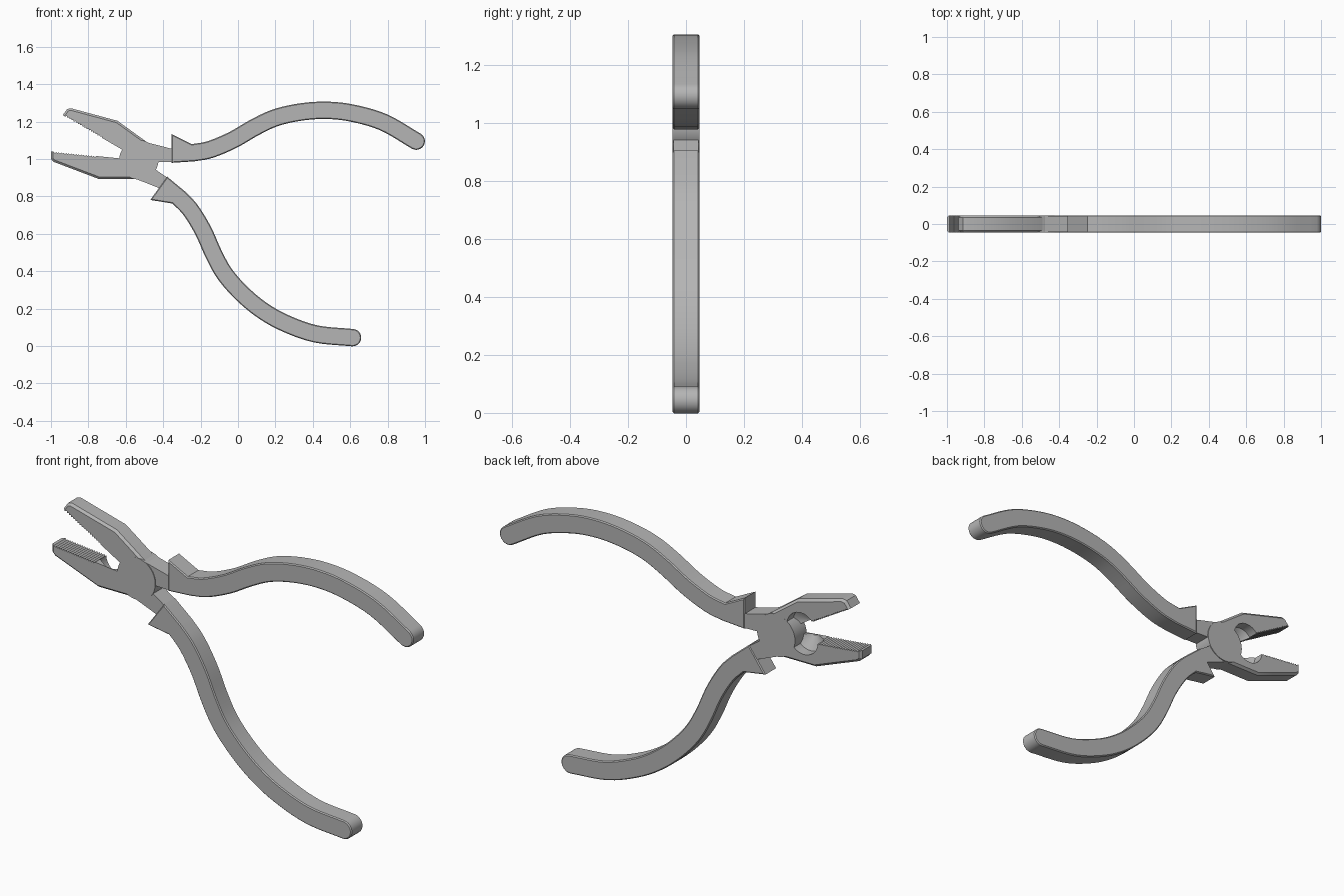
import bpy, bmesh, math
from mathutils import Vector

if "Cube" in bpy.data.objects:
    bpy.data.objects.remove(bpy.data.objects["Cube"], do_unlink=True)

steel = bpy.data.materials.new("grey_steel")
steel.use_nodes = True
GREY = (0.46, 0.46, 0.46, 1)
steel.diffuse_color = GREY
steel.node_tree.nodes["Principled BSDF"].inputs["Base Color"].default_value = GREY

PIVOT = Vector((-0.53, 0.995))
AXIS = math.radians(-17.95)      # closing line of the two halves
HALF = 0.0465                    # half thickness


def place(p, mirrored):
    """Keep a profile point, or reflect it across the closing line."""
    d = Vector(p) - PIVOT
    if mirrored:
        c, s = math.cos(2 * AXIS), math.sin(2 * AXIS)
        d = Vector((c * d.x + s * d.y, s * d.x - c * d.y))
    return PIVOT + d


def finish(bm, name):
    bmesh.ops.recalc_face_normals(bm, faces=bm.faces)
    mesh = bpy.data.meshes.new(name)
    bm.to_mesh(mesh)
    bm.free()
    mesh.materials.append(steel)
    ob = bpy.data.objects.new(name, mesh)
    bpy.context.collection.objects.link(ob)
    return ob


def smooth(ob):
    bpy.ops.object.select_all(action='DESELECT')
    ob.select_set(True)
    bpy.context.view_layer.objects.active = ob
    bpy.ops.object.shade_smooth_by_angle(angle=math.radians(30))


def prism(name, pts, half, bevel=0, bevelled=None, mirrored=False):
    """Extrude an x-z profile along y and chamfer the chosen rim edges."""
    bm = bmesh.new()
    n = len(pts)
    flat = [place(p, mirrored) for p in pts]
    front, back = [[bm.verts.new((p.x, y, p.y)) for p in flat] for y in (-half, half)]
    bm.faces.new(front)
    bm.faces.new(back[::-1])
    for i in range(n):
        j = (i + 1) % n
        bm.faces.new((front[j], front[i], back[i], back[j]))
    if bevel:
        chosen = range(n) if bevelled is None else bevelled
        rims = [bm.edges.get((r[i], r[(i + 1) % n])) for r in (front, back) for i in chosen]
        bmesh.ops.recalc_face_normals(bm, faces=bm.faces)
        bmesh.ops.bevel(bm, geom=rims, offset=bevel, segments=1, affect='EDGES')
    return finish(bm, name)


def spline(pts, steps):
    """Smooth curve through the points."""
    P = [Vector(p) for p in pts]
    P = [2 * P[0] - P[1]] + P + [2 * P[-1] - P[-2]]
    out = []
    for a, b, c, d in zip(P, P[1:], P[2:], P[3:]):
        for k in range(steps):
            t = k / steps
            out.append(0.5 * (2 * b + (c - a) * t + (2 * a - 5 * b + 4 * c - d) * t * t
                              + (3 * b - a - 3 * c + d) * t ** 3))
    return out + [P[-2]]


def grip_profile():
    mid = spline([(-0.24, 1.033), (-0.15, 1.05), (-0.03, 1.1), (0.09, 1.169), (0.2, 1.22),
                  (0.33, 1.25), (0.468, 1.26), (0.61, 1.245), (0.78, 1.195), (0.953, 1.095)], 5)
    top, bottom = [], []
    for i, p in enumerate(mid):
        t = (mid[min(i + 1, len(mid) - 1)] - mid[max(i - 1, 0)]).normalized()
        side = Vector((-t.y, t.x)) * HALF
        top.append(p + side)
        bottom.append(p - side)
    # rounded end
    start = math.atan2(side.y, side.x)
    cap = [mid[-1] + HALF * Vector((math.cos(start - math.pi * k / 12),
                                    math.sin(start - math.pi * k / 12))) for k in range(1, 12)]
    # thumb guard spur at the front of the grip
    return [(-0.355, 0.979), (-0.355, 1.133)] + top + cap + bottom[::-1]


def jaw_profile():
    tip, root = Vector((-1, 1.04)), Vector((-0.634, 1.003))
    outer = [(-0.54, 0.98), (-0.54, 0.893), (-0.745, 0.893), (-0.985, 0.984), (-1, 1.0), tip]
    # toothed gripping edge
    teeth = []
    for k in range(35):
        p = tip.lerp(root, 0.04 + 0.62 * k / 34)
        teeth.append(p - Vector((0, 0.007 * (k % 2))))
    return outer + teeth + [root]


def bite_cutter(mirrored):
    """Round hollow that narrows to a thin lip at the front."""
    c = place((-0.683, 1.018), mirrored)
    bm = bmesh.new()
    rings = []
    for y, r in ((0.08, 0.078), (-0.005, 0.078), (-0.043, 0.02)):
        rings.append([bm.verts.new((c.x + r * math.cos(a), y, c.y + r * math.sin(a)))
                      for a in (math.tau * k / 40 for k in range(40))])
    for r, s in zip(rings, rings[1:]):
        for k in range(40):
            j = (k + 1) % 40
            bm.faces.new((r[k], r[j], s[j], s[k]))
    bm.faces.new(rings[0])
    bm.faces.new(rings[-1][::-1])
    ob = finish(bm, "bite_cutter")
    ob.hide_render = True
    return ob


for mirrored, jaw_side, grip_side in ((False, "lower", "upper"), (True, "upper", "lower")):
    # jaw with chamfered outer edges, teeth and cutting hollow
    jaw = prism(jaw_side + "_jaw", jaw_profile(), HALF - 0.0005, 0.011, range(1, 5), mirrored)
    cutter = bite_cutter(mirrored)
    cut = jaw.modifiers.new("hollow", 'BOOLEAN')
    cut.operation, cut.solver, cut.object = 'DIFFERENCE', 'EXACT', cutter
    bpy.context.view_layer.objects.active = jaw
    bpy.ops.object.modifier_apply(modifier=cut.name)
    bpy.data.objects.remove(cutter, do_unlink=True)
    smooth(jaw)
    # neck between pivot and grip
    neck = [(-0.53, 1.099), (-0.33, 1.048), (-0.33, 0.982), (-0.43, 0.985), (-0.53, 0.94)]
    prism(grip_side + "_neck", neck, 0.0425, mirrored=mirrored)
    # curved handle
    smooth(prism(grip_side + "_grip", grip_profile(), HALF, 0.005, mirrored=mirrored))

# pivot disc
disc = [PIVOT + 0.105 * Vector((math.cos(math.tau * k / 48), math.sin(math.tau * k / 48)))
        for k in range(48)]
smooth(prism("pivot_disc", disc, HALF))
